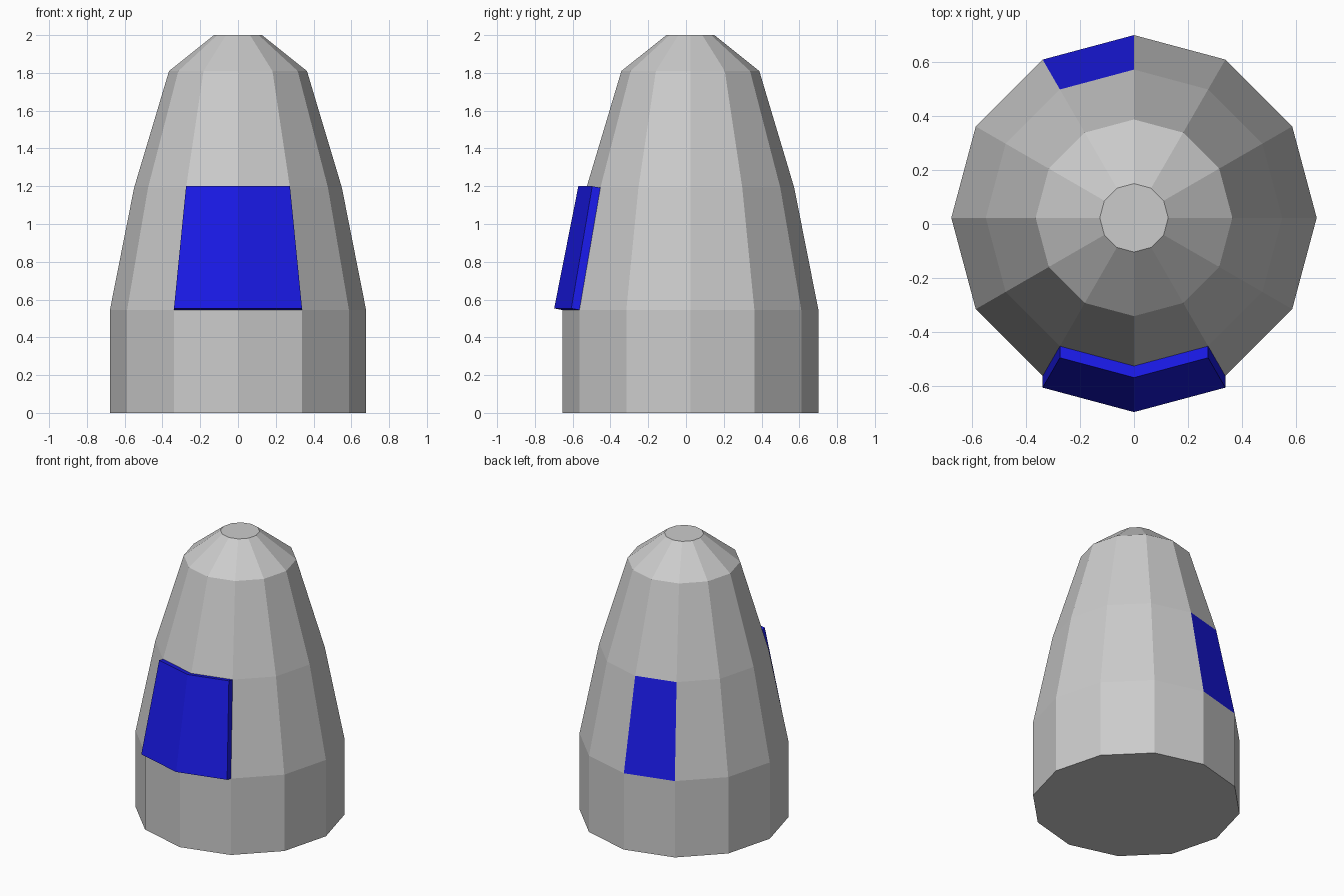
import bpy, bmesh
from math import sin, cos, radians
from mathutils import Vector

if "Cube" in bpy.data.objects:
    bpy.data.objects.remove(bpy.data.objects["Cube"])

SIDES = 12
CENTRE_Y = 0.023
RINGS = [(0.678, 0.0), (0.678, 0.545), (0.55, 1.192), (0.365, 1.81), (0.127, 2.0)]
BAND = 1                 # tapered band holding the blue panels
FRONT, REAR = (8, 9), (3,)
PUSH = Vector((0, -0.043, 0.008))


def pt(ring, i):
    r, z = RINGS[ring]
    a = radians(360 / SIDES * (i % SIDES))
    return Vector((r * cos(a), CENTRE_Y + r * sin(a), z))


def quad(ring, i):
    return [pt(ring, i), pt(ring, i + 1), pt(ring + 1, i + 1), pt(ring + 1, i)]


def build(name, polys, mat=None):
    bm = bmesh.new()
    for poly in polys:
        bm.faces.new([bm.verts.new(p) for p in poly])
    bmesh.ops.remove_doubles(bm, verts=bm.verts[:], dist=1e-4)
    me = bpy.data.meshes.new(name)
    bm.to_mesh(me)
    bm.free()
    if mat:
        me.materials.append(mat)
    ob = bpy.data.objects.new(name, me)
    bpy.context.collection.objects.link(ob)


blue = bpy.data.materials.new("blue")
blue.diffuse_color = (0.01, 0.01, 0.8, 1)
blue.use_nodes = True
blue.node_tree.nodes["Principled BSDF"].inputs["Base Color"].default_value = blue.diffuse_color

# Faceted tapering body with flat base and cap, open behind the panels
body = [quad(r, i) for r in range(len(RINGS) - 1) for i in range(SIDES)
        if not (r == BAND and i in FRONT + REAR)]
body.append([pt(0, i) for i in reversed(range(SIDES))])
body.append([pt(len(RINGS) - 1, i) for i in range(SIDES)])
build("body", body)

# Raised front panel: two facets pushed forward, with side walls
rim = [pt(BAND, i) for i in (8, 9, 10)] + [pt(BAND + 1, i) for i in (10, 9, 8)]
panel = [[p + PUSH for p in quad(BAND, i)] for i in FRONT]
for a, b in zip(rim, rim[1:] + rim[:1]):
    panel.append([a, b, b + PUSH, a + PUSH])
build("front_panel", panel, blue)

# Flush rear panel
build("rear_panel", [quad(BAND, i) for i in REAR], blue)
